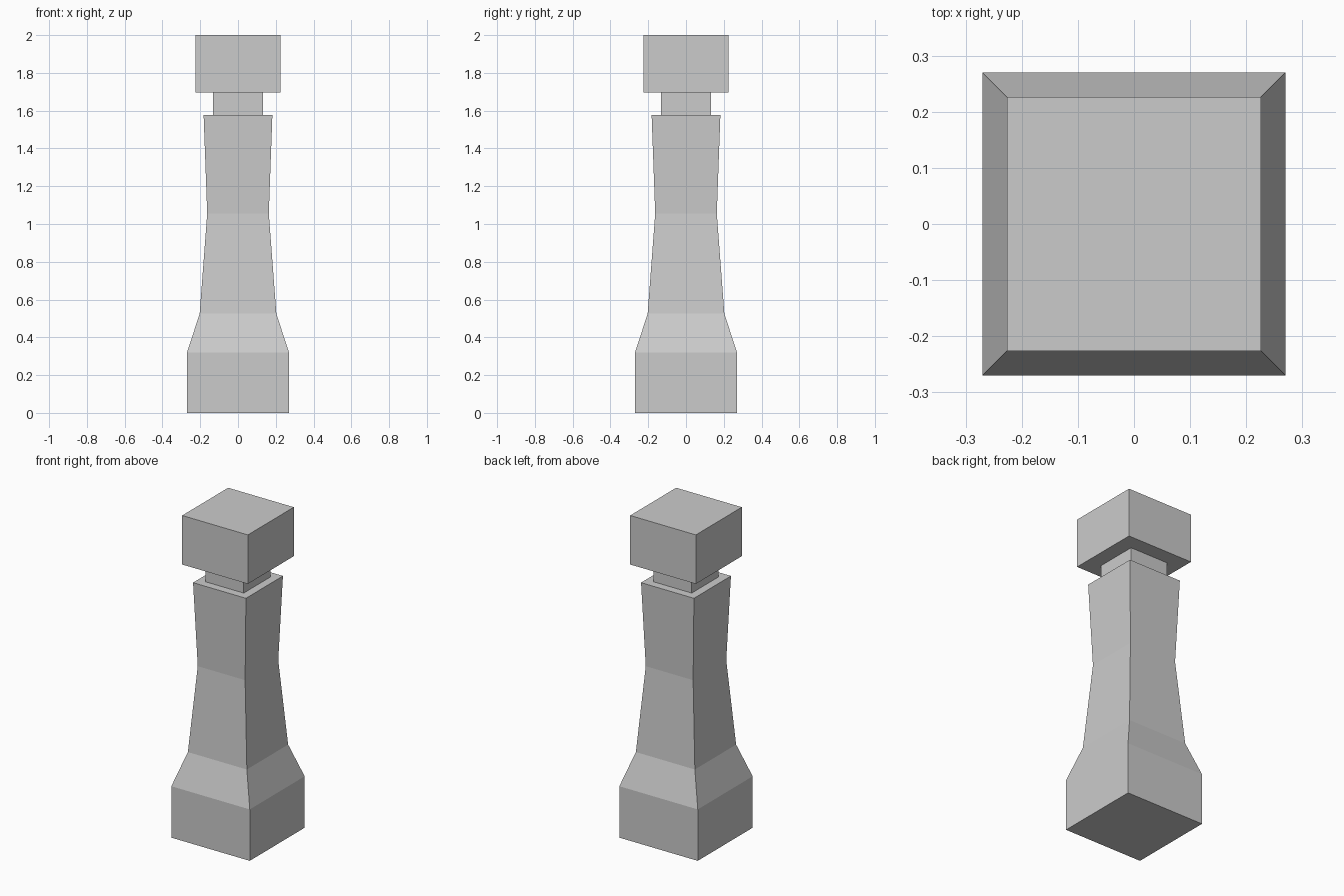
import bpy, bmesh

if "Cube" in bpy.data.objects:
    bpy.data.objects.remove(bpy.data.objects["Cube"])


def square_loft(name, profile):
    """Closed square column through (half_width, z) levels."""
    bm = bmesh.new()
    rings = [[bm.verts.new((sx * w, sy * w, z))
              for sx, sy in ((-1, -1), (1, -1), (1, 1), (-1, 1))]
             for w, z in profile]
    for a, b in zip(rings, rings[1:]):
        for i in range(4):
            j = (i + 1) % 4
            bm.faces.new((a[i], a[j], b[j], b[i]))
    bm.faces.new(rings[0][::-1])
    bm.faces.new(rings[-1])
    mesh = bpy.data.meshes.new(name)
    bm.to_mesh(mesh)
    bm.free()
    obj = bpy.data.objects.new(name, mesh)
    bpy.context.collection.objects.link(obj)
    return obj


# Base and waisted shaft, one continuous tapered column
square_loft("post_body", [(0.27, 0), (0.27, 0.055), (0.27, 0.32),
                          (0.203, 0.525), (0.163, 1.055), (0.182, 1.577)])
# Recessed neck
square_loft("neck", [(0.132, 1.577), (0.132, 1.695)])
# Square cap block
square_loft("cap_block", [(0.226, 1.695), (0.226, 2.0)])
